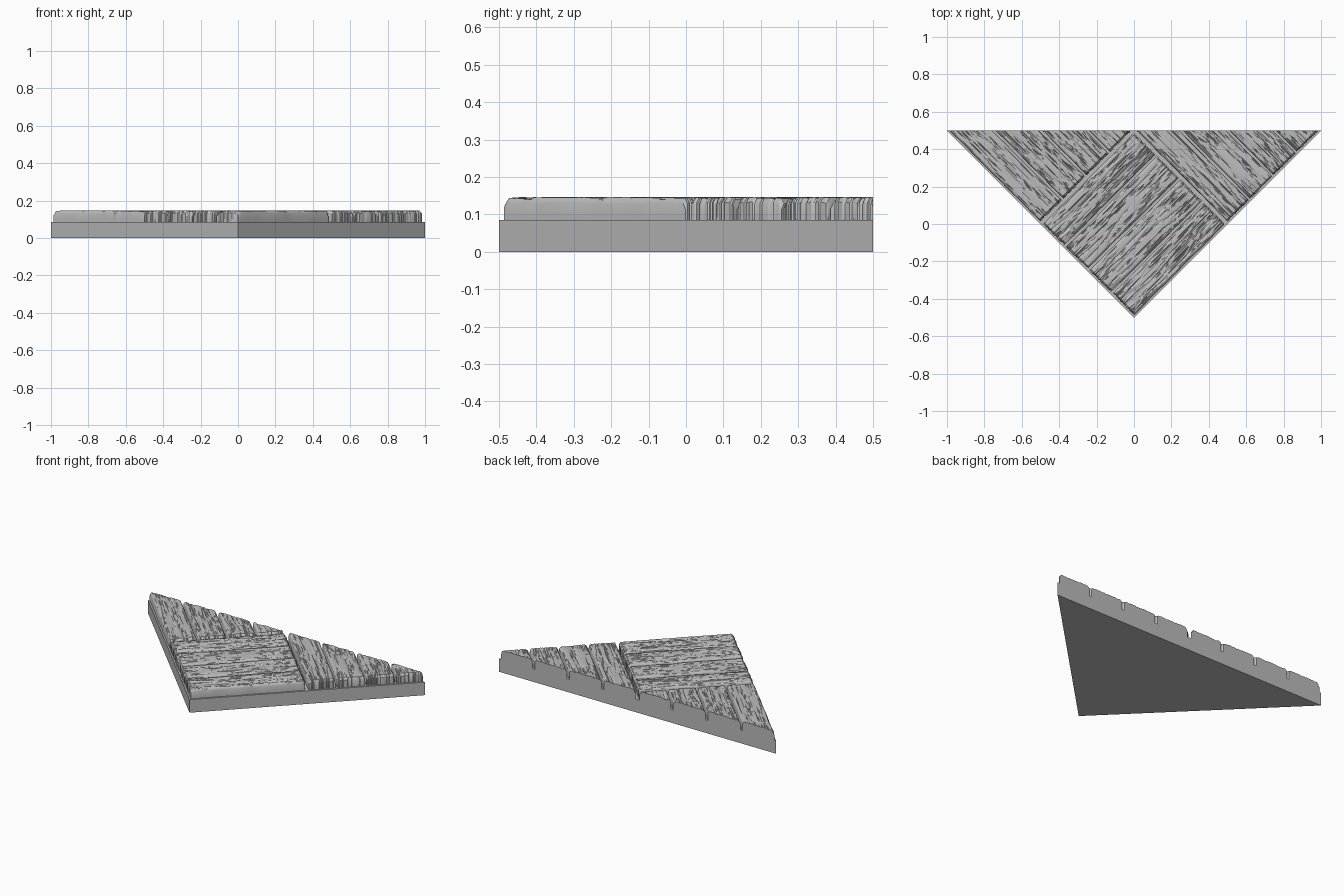
import bpy, bmesh, math
from mathutils import Vector, Matrix, noise

cube = bpy.data.objects.get("Cube")
if cube:
    bpy.data.objects.remove(cube)

BASE_TOP, PLANK_TOP, BACK = 0.085, 0.147, 0.5
SIDE = math.sqrt(0.5)          # edge of one parquet square
PLANKS = 4                     # planks per square
NU, NV = 56, 48                # grid along and across a plank

grey = bpy.data.materials.new("plain grey")
grey.use_nodes = True
grey.diffuse_color = (0.5, 0.5, 0.5, 1)
bsdf = grey.node_tree.nodes["Principled BSDF"]
bsdf.inputs["Base Color"].default_value = (0.5, 0.5, 0.5, 1)


def finish(bm, name, smooth):
    bmesh.ops.recalc_face_normals(bm, faces=bm.faces)
    mesh = bpy.data.meshes.new(name)
    bm.to_mesh(mesh)
    bm.free()
    mesh.materials.append(grey)
    ob = bpy.data.objects.new(name, mesh)
    bpy.context.collection.objects.link(ob)
    if smooth:
        bpy.ops.object.select_all(action="DESELECT")
        ob.select_set(True)
        bpy.context.view_layer.objects.active = ob
        bpy.ops.object.shade_smooth_by_angle(angle=math.radians(35))
    return ob


def close_holes(bm):
    rim = [e for e in bm.edges if e.is_boundary]
    if rim:
        made = bmesh.ops.holes_fill(bm, edges=rim, sides=0)
        bmesh.ops.triangulate(bm, faces=made["faces"])


def grain(u, v, seed):
    """Depth of the weathered wood grain, from 0 to about 1."""
    v += 0.012 * noise.noise(Vector((u * 4, v * 5, seed)))
    fine = noise.noise(Vector((u * 3.5, v * 75, seed + 9)))
    broad = noise.noise(Vector((u * 2, v * 28, seed + 5)))
    crack = max(0, 1 - abs(fine) * 5) * 0.5
    return crack + 0.45 * max(0, broad + 0.2) + 0.2 * max(0, fine)


def rounding(d, r=0.014):
    d = min(max(d, 0), r)
    return r - math.sqrt(r * r - (r - d) ** 2)


def plank(name, centre, angle, index, seed):
    width = SIDE / PLANKS
    offset = (index + 0.5) * width - SIDE / 2
    # inset the square's outer border and leave a joint between planks
    low = offset - width / 2 + (0.01 if index == 0 else 0.006)
    high = offset + width / 2 - (0.01 if index == PLANKS - 1 else 0.006)
    half = SIDE / 2 - 0.008
    bm = bmesh.new()
    bmesh.ops.create_grid(bm, x_segments=NU, y_segments=NV, size=1)
    for vert in bm.verts:
        i, j = (vert.co.x + 1) / 2 * NU, (vert.co.y + 1) / 2 * NV
        border = min(i, NU - i, j, NV - j) < 0.5
        s = min(max((i - 1) / (NU - 2), 0), 1)
        t = min(max((j - 1) / (NV - 2), 0), 1)
        u, v = (2 * s - 1) * half, low + t * (high - low)
        end_gap, side_gap = half - abs(u), min(v - low, high - v)
        z = PLANK_TOP - 0.010 * grain(u, v, seed)
        z -= rounding(end_gap) + rounding(side_gap)
        # ragged ends and slightly wavy sides
        if end_gap < 0.001:
            u -= math.copysign(0.010 * grain(u, v, seed), u)
        if side_gap < 0.001:
            wave = 0.003 * noise.noise(Vector((u * 8, v, seed)))
            v += wave if v < offset else -wave
        vert.co = (u, v, BASE_TOP if border else z)
    bmesh.ops.remove_doubles(bm, verts=bm.verts, dist=0.00005)
    close_holes(bm)
    place = Matrix.Translation((*centre, 0)) @ Matrix.Rotation(angle, 4, "Z")
    bm.transform(place)
    # trim flush with the straight back edge
    bmesh.ops.bisect_plane(bm, geom=bm.verts[:] + bm.edges[:] + bm.faces[:],
                           plane_co=(0, BACK, 0), plane_no=(0, 1, 0),
                           clear_outer=True)
    close_holes(bm)
    finish(bm, name, True)


# triangular base slab
bm = bmesh.new()
corners = [bm.verts.new(p) for p in ((-1, BACK, 0), (0, -BACK, 0), (1, BACK, 0))]
face = bm.faces.new(corners)
up = bmesh.ops.extrude_face_region(bm, geom=[face])["geom"]
bmesh.ops.translate(bm, vec=(0, 0, BASE_TOP),
                    verts=[g for g in up if isinstance(g, bmesh.types.BMVert)])
finish(bm, "base_slab", False)

# whole middle square and two half squares, grain turned a quarter
squares = (("middle", (0, 0), 45), ("right", (-0.5, 0.5), -45), ("left", (0.5, 0.5), -45))
for n, (label, centre, degrees) in enumerate(squares):
    for k in range(PLANKS):
        plank(f"{label}_plank_{k + 1}", centre, math.radians(degrees), k, n * 31.7 + k * 7.3)
